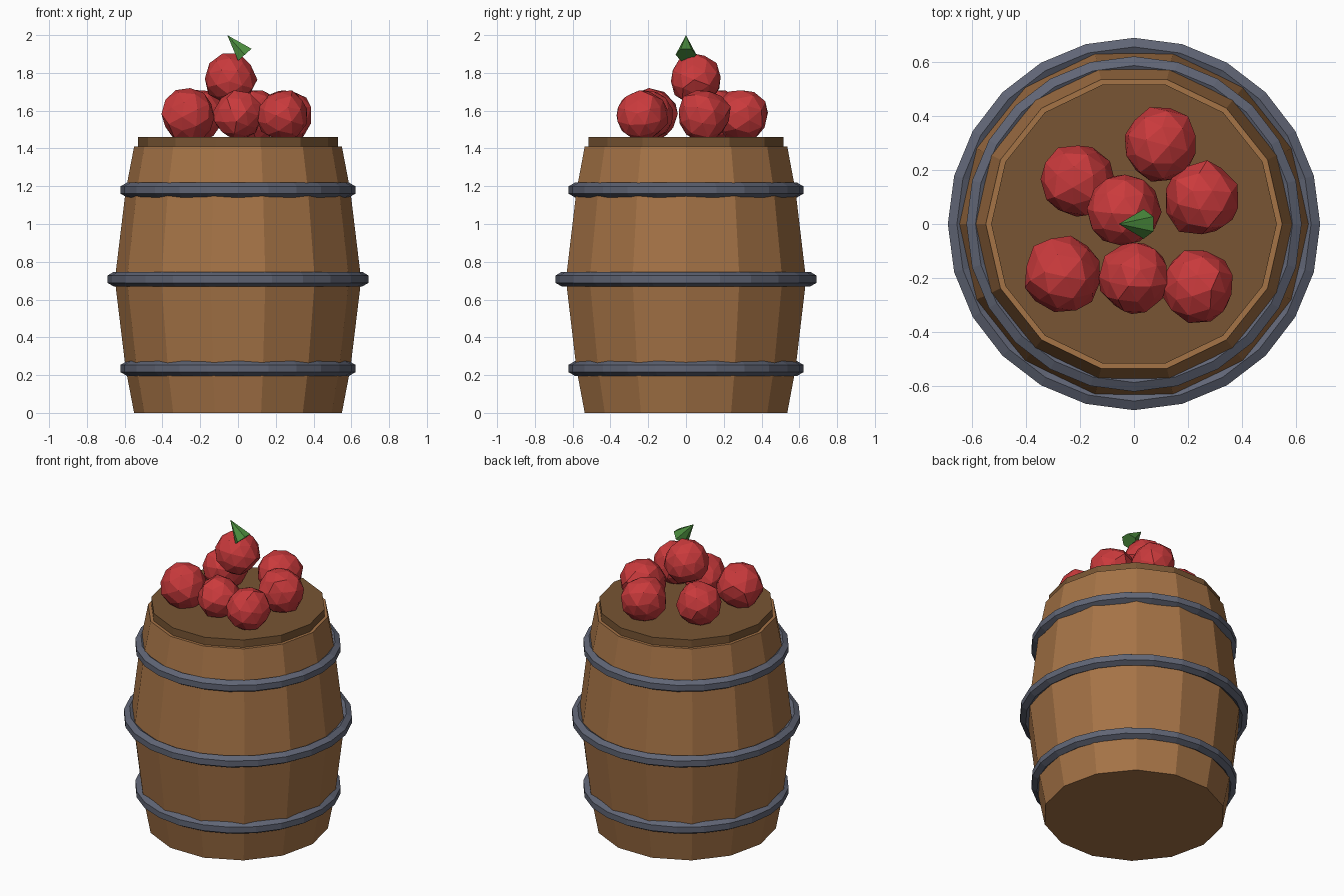
import bpy, bmesh, math, random
from mathutils import Vector

random.seed(4)
cube = bpy.data.objects.get("Cube")
if cube:
    bpy.data.objects.remove(cube, do_unlink=True)


def material(name, *rgb):
    """Flat material from 0-255 display values."""
    lin = [((c / 255 + 0.055) / 1.055) ** 2.4 for c in rgb]
    mat = bpy.data.materials.new(name)
    mat.use_nodes = True
    mat.diffuse_color = (*lin, 1)
    bsdf = next(n for n in mat.node_tree.nodes if n.type == 'BSDF_PRINCIPLED')
    bsdf.inputs["Base Color"].default_value = (*lin, 1)
    return mat


def finish(name, bm, mat):
    bmesh.ops.recalc_face_normals(bm, faces=bm.faces[:])
    mesh = bpy.data.meshes.new(name)
    bm.to_mesh(mesh)
    bm.free()
    mesh.materials.append(mat)
    obj = bpy.data.objects.new(name, mesh)
    bpy.context.collection.objects.link(obj)
    return obj


def lathe(name, profile, sides, mat, closed=False):
    """Revolve (radius, height) points; an open profile gets end caps."""
    bm = bmesh.new()
    rings = []
    for r, z in profile:
        rings.append([bm.verts.new((r * math.cos(math.tau * i / sides),
                                    r * math.sin(math.tau * i / sides), z))
                      for i in range(sides)])
    pairs = list(zip(rings, rings[1:]))
    if closed:
        pairs.append((rings[-1], rings[0]))
    else:
        bm.faces.new(rings[0])
        bm.faces.new(rings[-1])
    for a, b in pairs:
        for i in range(sides):
            j = (i + 1) % sides
            bm.faces.new((a[i], a[j], b[j], b[i]))
    return finish(name, bm, mat)


wood = material("barrel_wood", 165, 115, 70)
dark_wood = material("lid_wood", 120, 85, 51)
iron = material("dark_iron", 96, 101, 117)
red = material("apple_red", 202, 58, 60)
green = material("leaf_green", 76, 142, 62)

# Bulging barrel and its lid
SIDES = 14
lathe("barrel", [(0.55, 0), (0.595, 0.235), (0.652, 0.705),
                 (0.595, 1.175), (0.55, 1.41)], SIDES, wood)
lathe("lid", [(0.53, 1.405), (0.53, 1.46)], SIDES, dark_wood)

# Iron hoops with a hexagonal section
for name, radius, z in (("lower_hoop", 0.588, 0.235),
                        ("middle_hoop", 0.657, 0.708),
                        ("upper_hoop", 0.588, 1.18)):
    section = [(radius + 0.039 * math.cos(math.radians(a)),
                z + 0.039 * math.sin(math.radians(a))) for a in range(30, 390, 60)]
    lathe(name, section, 24, iron, closed=True)

# Pile of faceted apples: six on the lid, one on top
apples = [(-0.21, 0.16, 1.575, 0.138), (0.10, 0.295, 1.575, 0.142),
          (0.25, 0.095, 1.575, 0.144), (-0.265, -0.185, 1.575, 0.144),
          (0, -0.2, 1.575, 0.133), (0.235, -0.23, 1.575, 0.138),
          (-0.04, 0.05, 1.767, 0.137)]
for n, (x, y, z, r) in enumerate(apples, 1):
    bm = bmesh.new()
    bmesh.ops.create_icosphere(bm, subdivisions=2, radius=r)
    turn = Vector([random.uniform(-1, 1) for _ in range(3)]).to_track_quat('Z', 'Y')
    for v in bm.verts:
        v.co = turn @ v.co * random.uniform(0.93, 1.05)
        v.co += Vector((x, y, z))
    finish(f"apple_{n}", bm, red)

# Leaf: a small cone leaning over the top apple
base, tip = Vector((0.036, 0, 1.896)), Vector((-0.057, 0, 2.0))
axis = tip - base
bm = bmesh.new()
bmesh.ops.create_cone(bm, cap_ends=True, segments=6, radius1=0.055, radius2=0,
                      depth=axis.length)
lean = Vector((0, 0, 1)).rotation_difference(axis)
for v in bm.verts:
    v.co = lean @ v.co + (base + tip) / 2
finish("leaf", bm, green)
